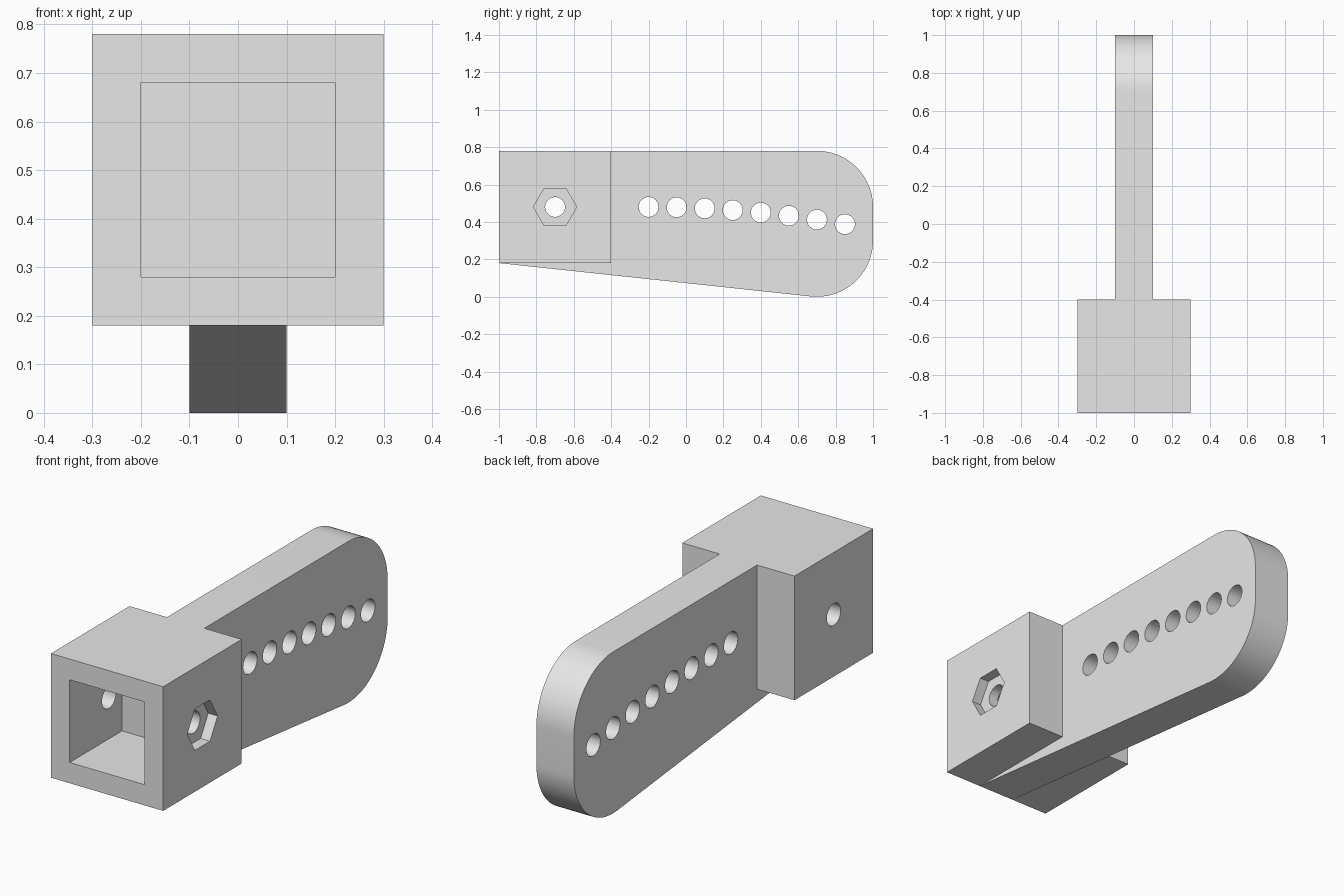
import bpy
import bmesh
from math import asin, atan2, cos, hypot, pi, radians, sin, sqrt

cube = bpy.data.objects.get("Cube")
if cube:
    bpy.data.objects.remove(cube, do_unlink=True)

# Single grey material
grey = bpy.data.materials.new("plain grey")
grey.use_nodes = True
colour = (0.8, 0.8, 0.8, 1)
grey.diffuse_color = colour
grey.node_tree.nodes["Principled BSDF"].inputs["Base Color"].default_value = colour


def prism(name, outline, x0, x1):
    """Extrude a (y, z) outline along x."""
    bm = bmesh.new()
    face = bm.faces.new([bm.verts.new((x0, y, z)) for y, z in outline])
    grown = bmesh.ops.extrude_face_region(bm, geom=[face])["geom"]
    moved = [v for v in grown if isinstance(v, bmesh.types.BMVert)]
    bmesh.ops.translate(bm, verts=moved, vec=(x1 - x0, 0, 0))
    bmesh.ops.recalc_face_normals(bm, faces=bm.faces)
    mesh = bpy.data.meshes.new(name)
    bm.to_mesh(mesh)
    bm.free()
    mesh.materials.append(grey)
    obj = bpy.data.objects.new(name, mesh)
    bpy.context.collection.objects.link(obj)
    return obj


def arc(y, z, r, start, end, steps):
    angles = [start + (end - start) * i / steps for i in range(steps + 1)]
    return [(y + r * cos(a), z + r * sin(a)) for a in angles]


def ring(y, z, r, sides):
    return arc(y, z, r, 0, 2 * pi, sides)[:-1]


def rectangle(y0, y1, z0, z1):
    return [(y0, z0), (y1, z0), (y1, z1), (y0, z1)]


def combine(target, other, operation):
    """Apply a boolean and discard the second object."""
    mod = target.modifiers.new("combine", "BOOLEAN")
    mod.operation = operation
    mod.solver = "EXACT"
    mod.object = other
    bpy.context.view_layer.objects.active = target
    bpy.ops.object.modifier_apply(modifier=mod.name)
    bpy.data.objects.remove(other, do_unlink=True)


# Tapered arm with a rounded end; its lower edge is tangent to the lower arc
mid, low, radius, end_y, half = 0.48, 0.3, 0.3, 0.7, 0.1
dy, dz = end_y + 1, low - 0.18
slope = atan2(dz, dy) - asin(radius / hypot(dy, dz))
outline = [(-1, 0.18)]
outline += arc(end_y, low, radius, slope - pi / 2, 0, 24)
outline += arc(end_y, mid, radius, 0, pi / 2, 24)
outline += [(-0.4, 0.78), (-0.5, 0.4), (-0.5, 0.25)]
arm = prism("arm", outline, -half, half)

# Square socket block, joined with the arm
bracket = prism("socket_bracket", rectangle(-1, -0.4, 0.18, 0.78), -0.3, 0.3)
combine(bracket, arm, "UNION")

# Square socket open to the front
combine(bracket, prism("socket_cutter", rectangle(-1.1, -0.6, 0.28, 0.68), -0.2, 0.2), "DIFFERENCE")

# Nut recess and bolt hole
combine(bracket, prism("nut_cutter", ring(-0.7, mid, 0.2 / sqrt(3), 6), 0.25, 0.4), "DIFFERENCE")
combine(bracket, prism("bolt_cutter", ring(-0.7, mid, 0.053, 32), -0.5, 0.5), "DIFFERENCE")

# Row of holes along a gentle downward curve
for i in range(8):
    d = 0.15 * i
    hole = prism("hole_cutter", ring(d - 0.2, mid - d * d / 12, 0.053, 32), -0.5, 0.5)
    combine(bracket, hole, "DIFFERENCE")

bpy.ops.object.select_all(action="DESELECT")
bracket.select_set(True)
bpy.context.view_layer.objects.active = bracket
bpy.ops.object.shade_smooth_by_angle(angle=radians(30))
# Keep the shallow underside step crisp
flat = [e for e in bracket.data.edges
        if all(abs(abs(bracket.data.vertices[v].co.x) - half) < 0.001 for v in e.vertices)]
for e in flat:
    a, b = (bracket.data.vertices[v].co for v in e.vertices)
    if a.x * b.x > 0:
        e.use_edge_sharp = True
